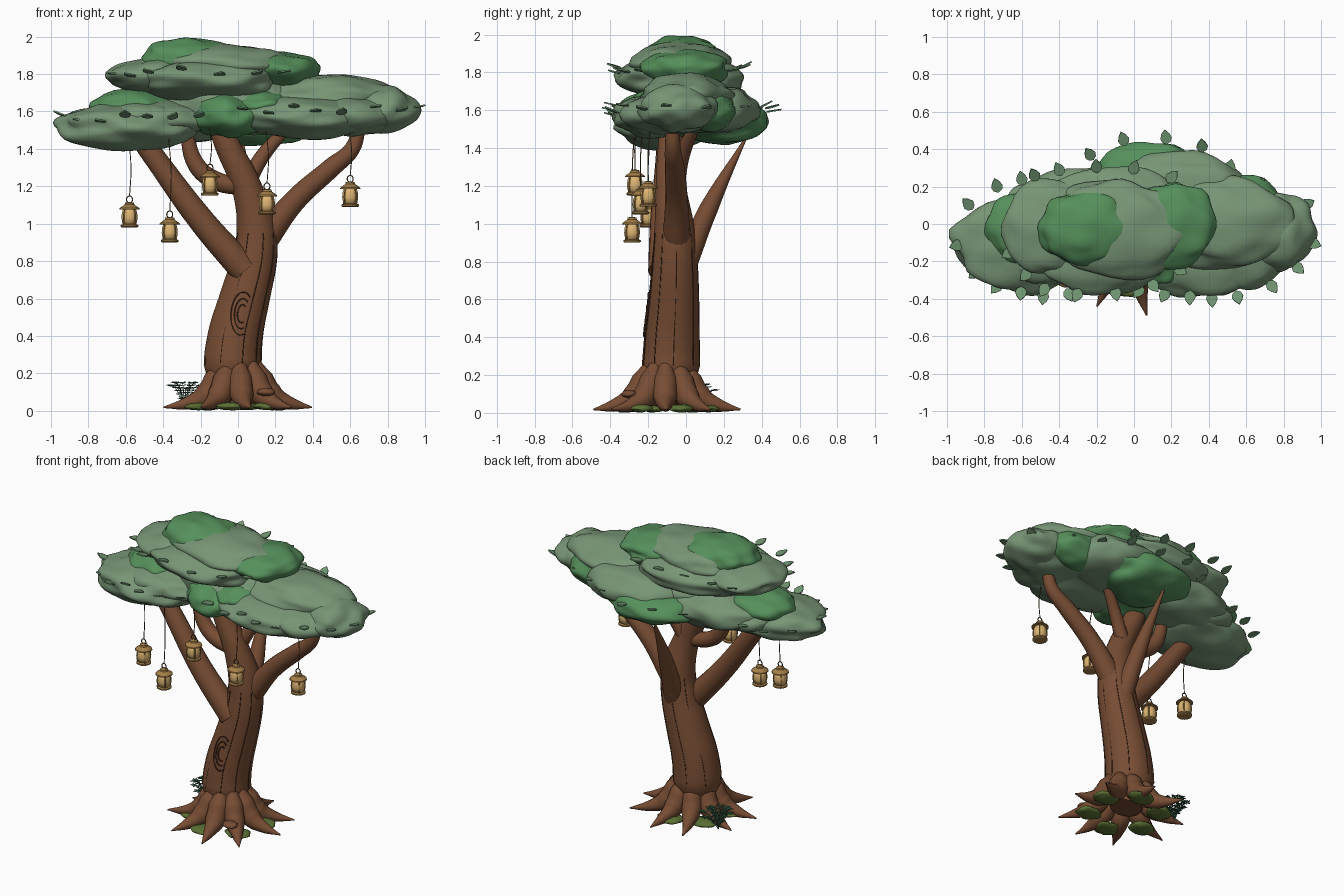
import bpy, bmesh, math, random
from math import sin, cos, pi, radians, sqrt
from mathutils import Vector, Matrix, noise

random.seed(4)
if "Cube" in bpy.data.objects:
    bpy.data.objects.remove(bpy.data.objects["Cube"])


def material(name, r, g, b):
    m = bpy.data.materials.new(name)
    m.use_nodes = True
    m.diffuse_color = (r, g, b, 1)
    m.node_tree.nodes["Principled BSDF"].inputs["Base Color"].default_value = (r, g, b, 1)
    return m


BARK = material("bark brown", .185, .074, .034)
GROOVE = material("dark bark", .06, .025, .013)
SAGE = material("sage green", .187, .3, .18)
GREEN = material("leaf green", .092, .275, .105)
LEAF = material("rim leaf green", .16, .3, .165)
MOSS = material("moss green", .105, .165, .035)
FERN = material("fern green", .05, .15, .085)
BRASS = material("lantern brass", .37, .21, .065)
GLASS = material("lantern glass", .72, .46, .17)
CORD = material("cord brown", .14, .095, .04)


def finish(name, bm, mat, smooth=True):
    me = bpy.data.meshes.new(name)
    bm.to_mesh(me)
    bm.free()
    me.materials.append(mat)
    for p in me.polygons:
        p.use_smooth = smooth
    ob = bpy.data.objects.new(name, me)
    bpy.context.collection.objects.link(ob)
    return ob


def tube(name, paths, mat, res=4, steps=6):
    """Tapered tubes through (x, y, z, radius) points, turned into one mesh."""
    cu = bpy.data.curves.new(name, "CURVE")
    cu.dimensions = "3D"
    cu.bevel_depth = 1
    cu.bevel_resolution = res
    cu.resolution_u = steps
    cu.use_fill_caps = True
    for path in paths:
        sp = cu.splines.new("BEZIER")
        sp.bezier_points.add(len(path) - 1)
        for bp, (x, y, z, r) in zip(sp.bezier_points, path):
            bp.co = (x, y, z)
            bp.radius = r
            bp.handle_left_type = bp.handle_right_type = "AUTO"
    cu.materials.append(mat)
    ob = bpy.data.objects.new(name, cu)
    bpy.context.collection.objects.link(ob)
    bpy.ops.object.select_all(action="DESELECT")
    ob.select_set(True)
    bpy.context.view_layer.objects.active = ob
    bpy.ops.object.convert(target="MESH")
    bpy.ops.object.shade_smooth_by_angle(angle=radians(50))


def blob(name, centre, size, mat, lump=.16, sub=4):
    """Squashed sphere with soft lumps."""
    bm = bmesh.new()
    bmesh.ops.create_icosphere(bm, subdivisions=sub, radius=1)
    seed = Vector(centre) * 9
    for v in bm.verts:
        k = 1 + lump * noise.noise(v.co * 1.9 + seed)
        v.co = Vector(c + s * k * p for c, s, p in zip(centre, size, v.co))
    finish(name, bm, mat)


def leaves(name, placements, mat, length, width):
    """Pointed oval leaves, each given as (position, heading, pitch)."""
    bm = bmesh.new()
    rows = [(0, .1), (.15, .75), (.4, 1), (.7, .7), (1, .03)]
    edge = rows + [(t, -w) for t, w in reversed(rows)]
    for pos, heading, pitch in placements:
        m = Matrix.Translation(pos) @ Matrix.Rotation(heading, 4, "Z") @ Matrix.Rotation(-pitch, 4, "Y")
        bm.faces.new([bm.verts.new(m @ Vector((t * length, w * width / 2, 0))) for t, w in edge])
    mod = finish(name, bm, mat, False).modifiers.new("thickness", "SOLIDIFY")
    mod.thickness = length * .1


def lathe(bm, profile, origin, sides=14):
    rings = [[bm.verts.new(Vector(origin) + Vector((r * cos(2 * pi * i / sides), r * sin(2 * pi * i / sides), z)))
              for i in range(sides)] for r, z in profile]
    for a, b in zip(rings, rings[1:]):
        for i in range(sides):
            j = (i + 1) % sides
            bm.faces.new((a[i], a[j], b[j], b[i]))
    bm.faces.new(rings[0][::-1])
    bm.faces.new(rings[-1])


# Trunk and branches
trunk = [(-.01, -.09, .06, .1), (-.03, -.08, .25, .155), (-.015, -.075, .4, .148), (.035, -.065, .6, .135),
         (.085, -.06, .8, .122), (.1, -.06, .95, .11), (.045, -.08, 1.2, .08), (-.07, -.08, 1.45, .066),
         (-.12, -.08, 1.6, .05)]
tube("trunk", [trunk], BARK, 8)
tube("right_branch", [[(.04, -.12, .75, .08), (-.19, -.12, 1.01, .07), (-.48, -.1, 1.4, .057),
                       (-.58, -.1, 1.53, .04)]], BARK, 6)
tube("left_branch", [[(.13, -.05, .9, .075), (.3, -.05, 1.12, .06), (.5, -.06, 1.3, .052),
                      (.61, -.07, 1.4, .042), (.65, -.07, 1.52, .035)]], BARK, 6)
tube("back_branch", [[(.09, 0, .8, .065), (.06, .12, 1.08, .05), (.02, .32, 1.46, .006)]], BARK, 6)
tube("small_right_branch", [[(.02, -.08, 1.2, .05), (-.12, -.07, 1.23, .05), (-.22, -.06, 1.31, .047),
                             (-.28, -.05, 1.5, .035)]], BARK, 6)
tube("small_left_branch", [[(.05, -.05, 1.22, .045), (.13, -.02, 1.36, .04), (.25, .04, 1.5, .03)]], BARK, 6)

# Roots fan out from the foot of the trunk
roots = []
for i in range(9):
    a = radians(-83 + 40 * i)
    reach = .395 + .015 * (i % 2)
    root = []
    for d, z, r in ((.09, .25, .035), (.125, .17, .064), (.18, .085, .064), (.27, .043, .037), (reach, .018, .004)):
        bend = a + .25 * (d - .2) * (-1) ** i
        root.append((d * cos(bend), -.1 + d * sin(bend), z, r))
    roots.append(root)
tube("roots", roots, BARK, 4)
blob("root_knot", (.15, -.3, .1), (.05, .04, .022), BARK, .1, 3)

# Moss cushions under and between the roots
for i in range(6):
    a = radians(-100 + 60 * i)
    blob("moss", (.22 * cos(a), -.1 + .22 * sin(a), .024), (.085, .07, .022), MOSS, .2, 3)

# Bark grooves along the trunk
grooves = []
for deg in (-160, -115, -70, -35, 5, 50, 100, 145):
    a = radians(deg)
    grooves.append([(x + .995 * r * cos(a), y + .995 * r * sin(a), z, .0025) for x, y, z, r in trunk[1:6]])
tube("bark_grooves", grooves, GROOVE, 1)

# Oval knot rings lying on the front of the trunk
rings = []
for k in (1, .7, .42):
    ring = []
    for i in range(13):
        t = radians(50 + 20 * i)
        x, z = .015 + .06 * k * cos(t), .52 + .115 * k * sin(t)
        f = (z - .4) / .2
        x += .012 * f
        across = x + .015 - .05 * f
        ring.append((x, -.077 + .01 * f - sqrt((.148 - .013 * f) ** 2 - across ** 2), z, .0045))
    rings.append(ring)
tube("trunk_knot_rings", rings, GROOVE, 1, 3)

# Canopy
sage_clumps = [
    ((-.58, -.1, 1.52), (.385, .26, .13)), ((-.45, -.04, 1.56), (.36, .27, .11)),
    ((-.3, .06, 1.57), (.36, .24, .13)), ((.0, -.02, 1.63), (.42, .25, .15)),
    ((.25, .14, 1.6), (.37, .25, .14)), ((.36, -.14, 1.57), (.37, .25, .115)),
    ((.6, -.08, 1.58), (.27, .25, .11)), ((.48, 0, 1.68), (.38, .24, .115)),
    ((.77, -.04, 1.61), (.195, .21, .12)), ((-.18, -.1, 1.77), (.37, .27, .115)),
    ((-.4, -.02, 1.79), (.3, .25, .1)), ((-.1, .06, 1.76), (.42, .25, .11)),
    ((-.1, -.03, 1.85), (.4, .26, .11))]
green_clumps = [
    ((-.26, -.02, 1.89), (.25, .2, .105)), ((.2, 0, 1.82), (.24, .23, .1)),
    ((.1, .2, 1.54), (.31, .24, .12)), ((-.55, -.02, 1.62), (.24, .2, .1)),
    ((-.05, -.12, 1.58), (.2, .24, .125)), ((.12, -.1, 1.64), (.16, .22, .07)),
    ((.58, .12, 1.6), (.2, .14, .11))]
for c, s in sage_clumps:
    blob("sage_clump", c, s, SAGE)
for c, s in green_clumps:
    blob("green_clump", c, s, GREEN)

# Leaves sticking out around the rims: clump centre, height, leaf middles
rims = [((-.5, -.08), 1.55, [(-.89, .1), (-.74, .2), (-.95, -.11), (-.85, -.26), (-.73, -.34), (-.61, -.37),
                             (-.48, -.39), (-.35, -.38), (-.2, -.33), (-.6, .24)]),
        ((-.18, -.03), 1.8, [(-.54, .26), (-.4, .29), (-.2, .31), (0, .3), (.2, .25), (-.67, -.15), (-.58, -.27),
                             (-.48, -.35), (-.3, -.38), (-.1, -.37), (.1, -.33), (.24, -.25)]),
        ((.3, 0), 1.6, [(-.24, .37), (-.06, .45), (.17, .46), (.37, .42), (.52, .3), (.68, .21), (.93, .1),
                        (.96, -.1), (.88, -.23), (.74, -.33), (.56, -.39), (.42, -.4), (.3, -.39), (.17, -.38),
                        (.03, -.36)])]
placed = []
for (cx, cy), z, spots in rims:
    for x, y in spots:
        h = math.atan2((y - cy) * 1.6, x - cx)
        placed.append(((x - .033 * cos(h), y - .033 * sin(h), z + random.uniform(-.02, .02)),
                       h + random.uniform(-.25, .25), random.uniform(.15, .5)))
leaves("rim_leaves", placed, LEAF, .08, .062)

# Hanging lanterns: position of the foot, then height where the cord ends
for x, y, z, top in ((-.58, -.2, .98, 1.46), (-.365, -.285, .9, 1.46), (-.15, -.27, 1.15, 1.52),
                     (.155, -.24, 1.05, 1.5), (.6, -.2, 1.09, 1.5)):
    bm = bmesh.new()
    lathe(bm, [(.036, .012), (.043, .05), (.041, .075), (.034, .1)], (x, y, z))
    finish("lantern_glass", bm, GLASS)
    bm = bmesh.new()
    lathe(bm, [(.04, 0), (.047, .004), (.047, .012), (.036, .018)], (x, y, z))
    lathe(bm, [(.055, .096), (.053, .103), (.026, .122), (.024, .132), (.01, .136)], (x, y, z))
    finish("lantern_base_and_roof", bm, BRASS, False)
    bars = []
    for i in range(4):
        a = pi / 4 + i * pi / 2
        bars.append([(x + r * cos(a), y + r * sin(a), z + h, .004)
                     for r, h in ((.037, .012), (.044, .055), (.035, .1))])
    tube("lantern_bars", bars, BRASS, 1, 3)
    loop = [(x + .016 * cos(t), y, z + .15 + .018 * sin(t), .0035) for t in (i * pi / 6 for i in range(13))]
    tube("lantern_ring", [loop], CORD, 1, 2)
    mid = (z + .165 + top) / 2
    tube("lantern_cord", [[(x, y, z + .165, .0028), (x + .008, y, mid, .0028),
                           (x - .006, y + .01, top, .0028)]], CORD, 1, 4)

# Fern behind the roots
stems, fronds = [], []
for i in range(14):
    a = 2.4 * i
    reach, high = .06 + .025 * (i % 3), .15 - .015 * (i % 3)

    def along(s):
        return (-.285 + reach * s * cos(a), .055 + reach * s * sin(a), .01 + (high - .01) * sin(s * 1.75))
    stems.append([(*along(s), .0017) for s in (0, .35, .7, 1)])
    for j in range(2, 9):
        fronds += [(along(j / 8), a + side * 1.1, .15) for side in (-1, 1)]
tube("fern_stems", stems, FERN, 0, 4)
leaves("fern_leaflets", fronds, FERN, .026, .011)
